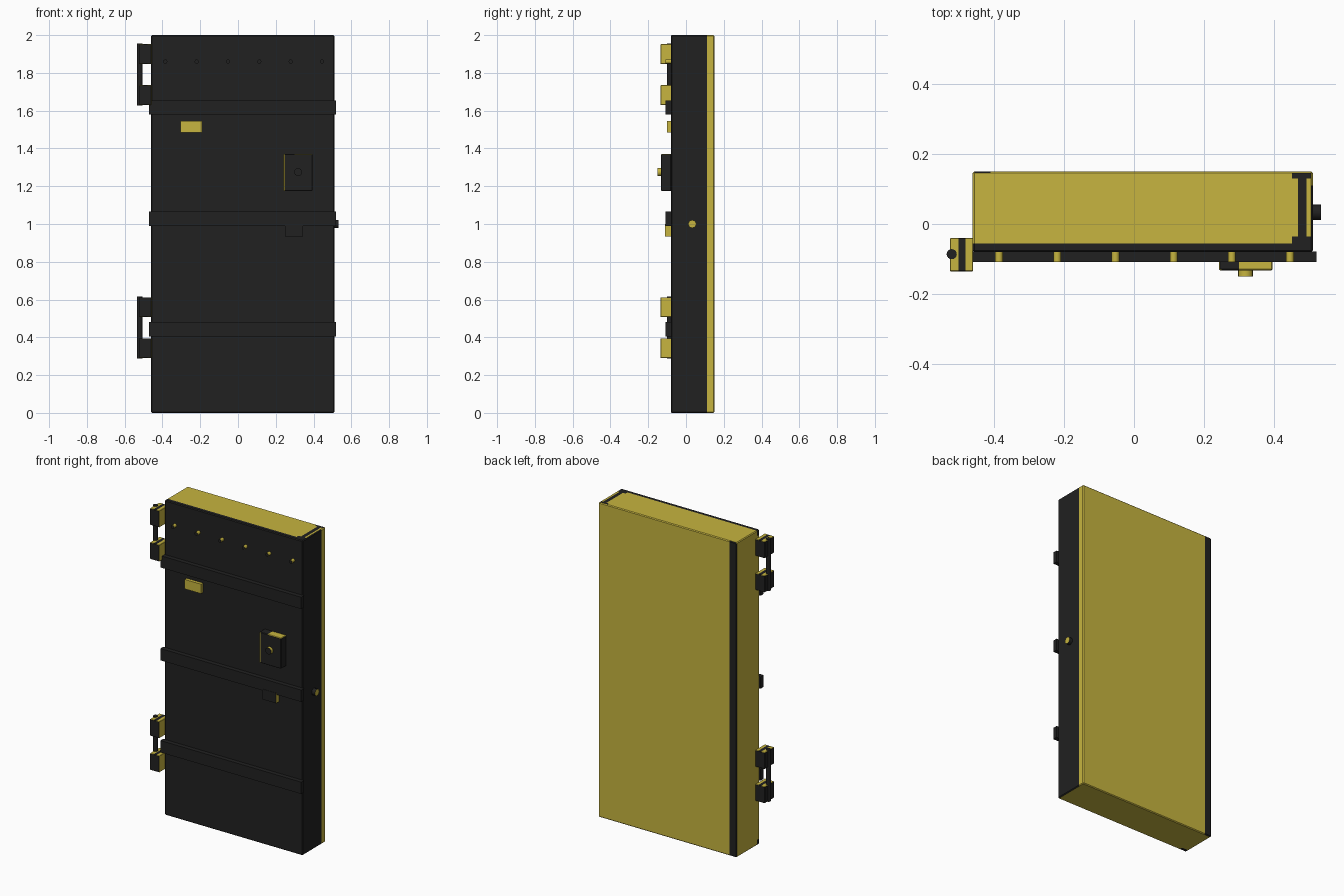
import bpy, bmesh, math
from mathutils import Vector, Matrix

if "Cube" in bpy.data.objects:
    bpy.data.objects.remove(bpy.data.objects["Cube"])


def material(name, rgb):
    m = bpy.data.materials.new(name)
    m.diffuse_color = (*rgb, 1)
    m.use_nodes = True
    m.node_tree.nodes["Principled BSDF"].inputs["Base Color"].default_value = m.diffuse_color
    return m


MATS = [material("black iron", (0.015, 0.015, 0.015)),
        material("gold", (0.57, 0.46, 0.05))]
BLACK, GOLD = 0, 1


def finish(name, bm, rule, smooth=False):
    """Turn a bmesh into an object, colouring faces by rule(centre, normal)."""
    bmesh.ops.recalc_face_normals(bm, faces=bm.faces)
    for f in bm.faces:
        f.material_index = rule(f.calc_center_median(), f.normal)
        f.smooth = smooth and len(f.verts) == 4
    me = bpy.data.meshes.new(name)
    bm.to_mesh(me)
    bm.free()
    for m in MATS:
        me.materials.append(m)
    ob = bpy.data.objects.new(name, me)
    bpy.context.collection.objects.link(ob)
    return ob


def box(name, x, y, z, rule, bevel=0.0, cuts=()):
    """Box from ranges; cuts are (axis, position) planes that split faces."""
    bm = bmesh.new()
    bmesh.ops.create_cube(bm, size=1)
    for v in bm.verts:
        v.co = Vector([r[0] + (c + 0.5) * (r[1] - r[0])
                       for c, r in zip(v.co, (x, y, z))])
    if bevel:
        bmesh.ops.bevel(bm, geom=bm.edges[:], offset=bevel, segments=1,
                        affect='EDGES')
    for axis, pos in cuts:
        n = Vector((0, 0, 0))
        n[axis] = 1
        bmesh.ops.bisect_plane(bm, geom=bm.verts[:] + bm.edges[:] + bm.faces[:],
                               plane_co=n * pos, plane_no=n)
    return finish(name, bm, rule)


def rod(name, centre, radius, length, axis, sides, rule):
    bm = bmesh.new()
    rot = {'X': Matrix.Rotation(math.pi / 2, 4, 'Y'),
           'Y': Matrix.Rotation(math.pi / 2, 4, 'X'),
           'Z': Matrix.Identity(4)}[axis]
    bmesh.ops.create_cone(bm, cap_ends=True, segments=sides, radius1=radius,
                          radius2=radius, depth=length,
                          matrix=Matrix.Translation(centre) @ rot)
    return finish(name, bm, rule, True)


def all_black(c, n):
    return BLACK


def all_gold(c, n):
    return GOLD


def black_front(c, n):
    return BLACK if n.y < -0.6 else GOLD


# Door slab: black front and lock side, gold back, hinge side, top and bottom
def slab_rule(c, n):
    if n.y < -0.5:
        return BLACK
    if n.x > 0.6:
        return BLACK if c.y < 0.11 else GOLD
    if n.y > 0.6:
        return BLACK if c.x < -0.41 else GOLD
    if n.z > 0.6:
        corner = c.x > 0.45 and (c.y < -0.035 or c.y > 0.13)
        return BLACK if c.y < -0.055 or 0.468 < c.x < 0.492 or corner else GOLD
    if n.x < -0.6:
        return BLACK if c.y < -0.055 and not 0.035 < c.z < 1.965 else GOLD
    if n.z < -0.6:
        return BLACK if c.y < -0.055 and c.x < -0.41 else GOLD
    return GOLD


box("door_slab", (-0.46, 0.51), (-0.08, 0.15), (0, 2), slab_rule, 0.005,
    [(0, -0.41), (0, 0.45), (0, 0.468), (0, 0.492), (1, -0.055), (1, -0.035),
     (1, 0.11), (1, 0.13), (2, 0.035), (2, 1.965)])

# Horizontal reinforcing straps
for i, z in enumerate((0.405, 0.99, 1.58)):
    box(f"strap_{i + 1}", (-0.47, 0.52), (-0.108, -0.078), (z, z + 0.075), all_black)

# Row of rivets near the top
for i in range(6):
    rod(f"rivet_{i + 1}", (-0.385 + i * 0.166, -0.093, 1.86), 0.011, 0.03, 'Y', 12,
        black_front)

# Small plate
box("name_plate", (-0.305, -0.19), (-0.1, -0.079), (1.485, 1.545), all_gold)


# Lock box: gold left edge and right part of the top, black elsewhere
def lock_rule(c, n):
    if n.x < -0.6 or (n.y < -0.6 and c.x < 0.249):
        return GOLD
    return GOLD if n.z > 0.6 and c.x > 0.3 else BLACK


box("lock_box", (0.242, 0.395), (-0.132, -0.078), (1.175, 1.37), lock_rule, 0.003,
    [(0, 0.249), (0, 0.3)])
rod("lock_knob", (0.318, -0.14, 1.275), 0.021, 0.02, 'Y', 16, black_front)

# Latch under the middle strap
box("latch", (0.25, 0.345), (-0.11, -0.078), (0.935, 1.0),
    lambda c, n: GOLD if n.x > 0.6 else BLACK)

# Bolt on the lock side
rod("side_bolt", (0.515, 0.033, 1.0), 0.022, 0.036, 'X', 8,
    lambda c, n: GOLD if n.x > 0.6 else BLACK)


# Hinges: two knuckle blocks joined by a pin
def knuckle_rule(c, n):
    if abs(n.z) > 0.6:
        return BLACK if -0.5 < c.x < -0.48 else GOLD
    return GOLD if n.x > 0.6 else BLACK


for label, z in (("lower", 0.29), ("upper", 1.63)):
    for part, dz in (("bottom", 0), ("top", 0.217)):
        box(f"{label}_hinge_{part}_block", (-0.525, -0.459), (-0.135, -0.04),
            (z, z + dz + 0.105) if dz == 0 else (z + dz, z + dz + 0.105),
            knuckle_rule, 0.002, [(0, -0.5), (0, -0.48)])
    rod(f"{label}_hinge_pin", (-0.52, -0.086, z + 0.162), 0.0145, 0.328, 'Z', 16,
        all_black)
